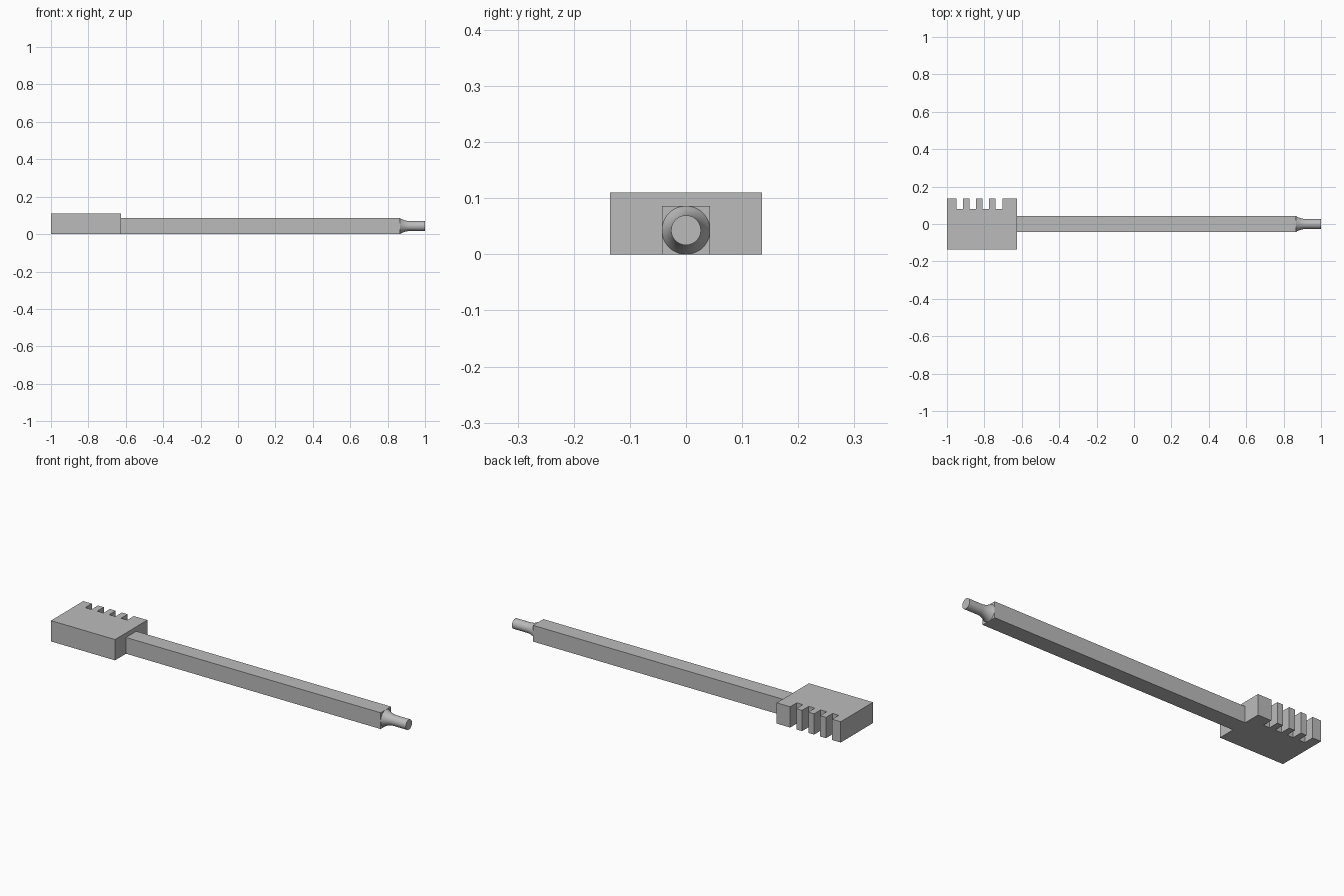
import bpy, bmesh
from math import radians
from mathutils import Matrix

cube = bpy.data.objects.get("Cube")
if cube:
    bpy.data.objects.remove(cube, do_unlink=True)

GREY = (0.5, 0.5, 0.5, 1)
metal = bpy.data.materials.new("plain grey")
metal.use_nodes = True
metal.diffuse_color = GREY
metal.node_tree.nodes["Principled BSDF"].inputs["Base Color"].default_value = GREY

SHAFT_R = 0.043
TIP_R = 0.0265
HEAD_X = -0.625
SHAFT_END = 0.865


def finish(name, bm):
    bmesh.ops.recalc_face_normals(bm, faces=bm.faces)
    mesh = bpy.data.meshes.new(name)
    bm.to_mesh(mesh)
    bm.free()
    mesh.materials.append(metal)
    obj = bpy.data.objects.new(name, mesh)
    bpy.context.collection.objects.link(obj)
    return obj


# Notched head: outline with four slots in the back edge, extruded upward
half, slot_floor, height = 0.135, 0.08, 0.11
outline = [(HEAD_X, -half), (-1, -half), (-1, half)]
for i in range(4):
    left = -0.95 + i * 0.07
    right = left + 0.036
    outline += [(left, half), (left, slot_floor), (right, slot_floor), (right, half)]
outline.append((HEAD_X, half))
bm = bmesh.new()
base = bm.faces.new([bm.verts.new((x, y, 0)) for x, y in outline])
top = bmesh.ops.extrude_face_region(bm, geom=[base])["geom"]
bmesh.ops.translate(bm, vec=(0, 0, height),
                    verts=[v for v in top if isinstance(v, bmesh.types.BMVert)])
finish("notched_head", bm)

# Square shaft
bm = bmesh.new()
length = SHAFT_END - HEAD_X
bmesh.ops.create_cube(bm, size=1, matrix=Matrix.Translation(
    ((SHAFT_END + HEAD_X) / 2, 0, SHAFT_R)) @ Matrix.Diagonal(
    (length, 2 * SHAFT_R, 2 * SHAFT_R, 1)))
finish("square_shaft", bm)

# Round tip: concave flare narrowing to a plain pin, lathed about the shaft axis
flare = 0.055
profile = [(SHAFT_END, 0)]
for i in range(9):
    t = i / 8
    profile.append((SHAFT_END + flare * t, TIP_R + (SHAFT_R - TIP_R) * (1 - t) ** 2))
profile += [(1, TIP_R), (1, 0)]
bm = bmesh.new()
verts = [bm.verts.new((x, 0, SHAFT_R + r)) for x, r in profile]
edges = [bm.edges.new(pair) for pair in zip(verts, verts[1:])]
bmesh.ops.spin(bm, geom=verts + edges, cent=(0, 0, SHAFT_R), axis=(1, 0, 0),
               angle=radians(360), steps=48)
bmesh.ops.remove_doubles(bm, verts=bm.verts, dist=0.0001)
tip = finish("round_tip", bm)
bpy.ops.object.select_all(action='DESELECT')
tip.select_set(True)
bpy.context.view_layer.objects.active = tip
bpy.ops.object.shade_smooth_by_angle(angle=radians(30))
